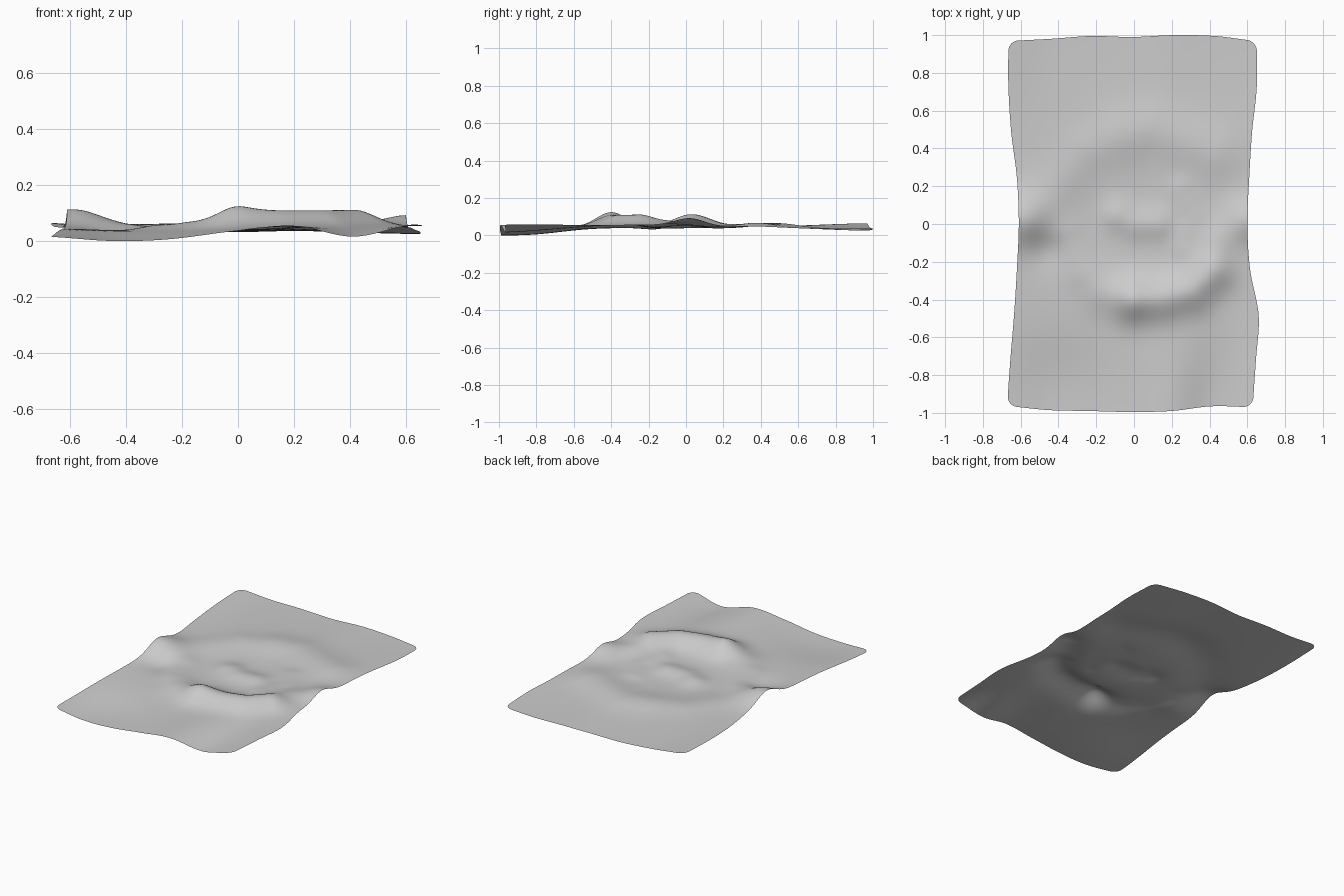
import bpy
import bmesh
import math
from mathutils import Vector

cube = bpy.data.objects.get("Cube")
if cube:
    bpy.data.objects.remove(cube, do_unlink=True)


def spline(vals, t):
    """Smooth interpolation through evenly spaced values, t in [-1, 1]."""
    n = len(vals) - 1
    f = min(max((t + 1) / 2 * n, 0), n)
    i = min(int(f), n - 1)
    f -= i
    p0, p1, p2, p3 = (vals[min(max(k, 0), n)] for k in range(i - 1, i + 3))
    return p1 + 0.5 * f * (p2 - p0 + f * (2 * p0 - 5 * p1 + 4 * p2 - p3
                                         + f * (3 * (p1 - p2) + p3 - p0)))


def fold(path, height, width):
    """A soft crease following a path; one point gives a round bump."""
    return [Vector(p) for p in path], height, width


def fold_height(p, item):
    path, height, width = item
    best = (p - path[0]).length
    for a, b in zip(path, path[1:]):
        d = b - a
        k = min(max((p - a).dot(d) / d.length_squared, 0), 1)
        best = min(best, (p - a - d * k).length)
    return height * math.exp(-(best / width) ** 2 / 2)


# Wavy outline of the cloth
left = [-.67, -.655, -.635, -.62, -.61, -.62, -.65, -.665, -.665]
right = [.63, .645, .66, .615, .60, .61, .625, .65, .65]
front = [-.965, -.985, -.99, -.995, -.99, -.965, -.97]
back = [.97, .98, .995, .99, 1.0, .995, .97]

# Broad heights across the cloth, one row per step from front to back
swells = [
    [.016, .005, .01, .035, .055, .016, .06],
    [.04, .036, .038, .045, .05, .048, .055],
    [.05, .04, .035, .035, .04, .045, .05],
    [.05, .05, .045, .042, .04, .042, .042],
    [.065, .045, .036, .032, .036, .03, .025],
]

# Creases and hollows
folds = [
    fold([(.02, -.4), (.15, -.39), (.3, -.35), (.41, -.25)], .062, .08),
    fold([(-.16, -.36), (-.05, -.39)], .026, .08),
    fold([(-.5, .02), (-.4, .2), (-.26, .38)], .016, .09),
    fold([(-.05, .47), (.1, .5), (.42, .38)], .024, .1),
    fold([(-.6, .03)], .055, .1),
    fold([(.6, .02)], .042, .08),
    fold([(.44, -.08)], .022, .07),
    fold([(-.08, .04), (.0, .0), (.12, .0)], .024, .06),
    fold([(.25, .18), (.31, .04), (.26, -.12)], .012, .05),
    fold([(-.36, -.06), (-.28, -.24)], .018, .07),
    fold([(-.4, -.8)], -.01, .15),
    fold([(-.46, -.13)], -.018, .08),
]


def round_corner(u, v, rx=0.08, ry=0.055):
    """Pull the square corners in to quarter circles."""
    a, b = (abs(u) - 1 + rx) / rx, (abs(v) - 1 + ry) / ry
    if a > 0 and b > 0:
        k = max(a, b) / math.hypot(a, b)
        u = math.copysign(1 - rx + rx * a * k, u)
        v = math.copysign(1 - ry + ry * b * k, v)
    return u, v


# Cloth sheet
bm = bmesh.new()
bmesh.ops.create_grid(bm, x_segments=90, y_segments=130, size=1)
for vert in bm.verts:
    u, v = round_corner(vert.co.x, vert.co.y)
    s, t = (u + 1) / 2, (v + 1) / 2
    x = spline(left, v) * (1 - s) + spline(right, v) * s
    y = spline(front, u) * (1 - t) + spline(back, u) * t
    z = spline([spline(row, u) for row in swells], v)
    z += sum(fold_height(Vector((x, y)), f) for f in folds)
    vert.co = (x, y, z)

# Rest the lowest point on the ground
low = min(v.co.z for v in bm.verts)
for vert in bm.verts:
    vert.co.z -= low
bmesh.ops.smooth_vert(bm, verts=[v for v in bm.verts if not v.is_boundary],
                      factor=0.5, use_axis_z=True)
for face in bm.faces:
    face.smooth = True

mesh = bpy.data.meshes.new("cloth_sheet")
bm.to_mesh(mesh)
bm.free()
cloth = bpy.data.objects.new("cloth_sheet", mesh)
bpy.context.collection.objects.link(cloth)

# Plain grey fabric
grey = bpy.data.materials.new("grey_fabric")
grey.use_nodes = True
colour = (0.6, 0.6, 0.6, 1)
grey.diffuse_color = colour
grey.node_tree.nodes["Principled BSDF"].inputs["Base Color"].default_value = colour
mesh.materials.append(grey)
